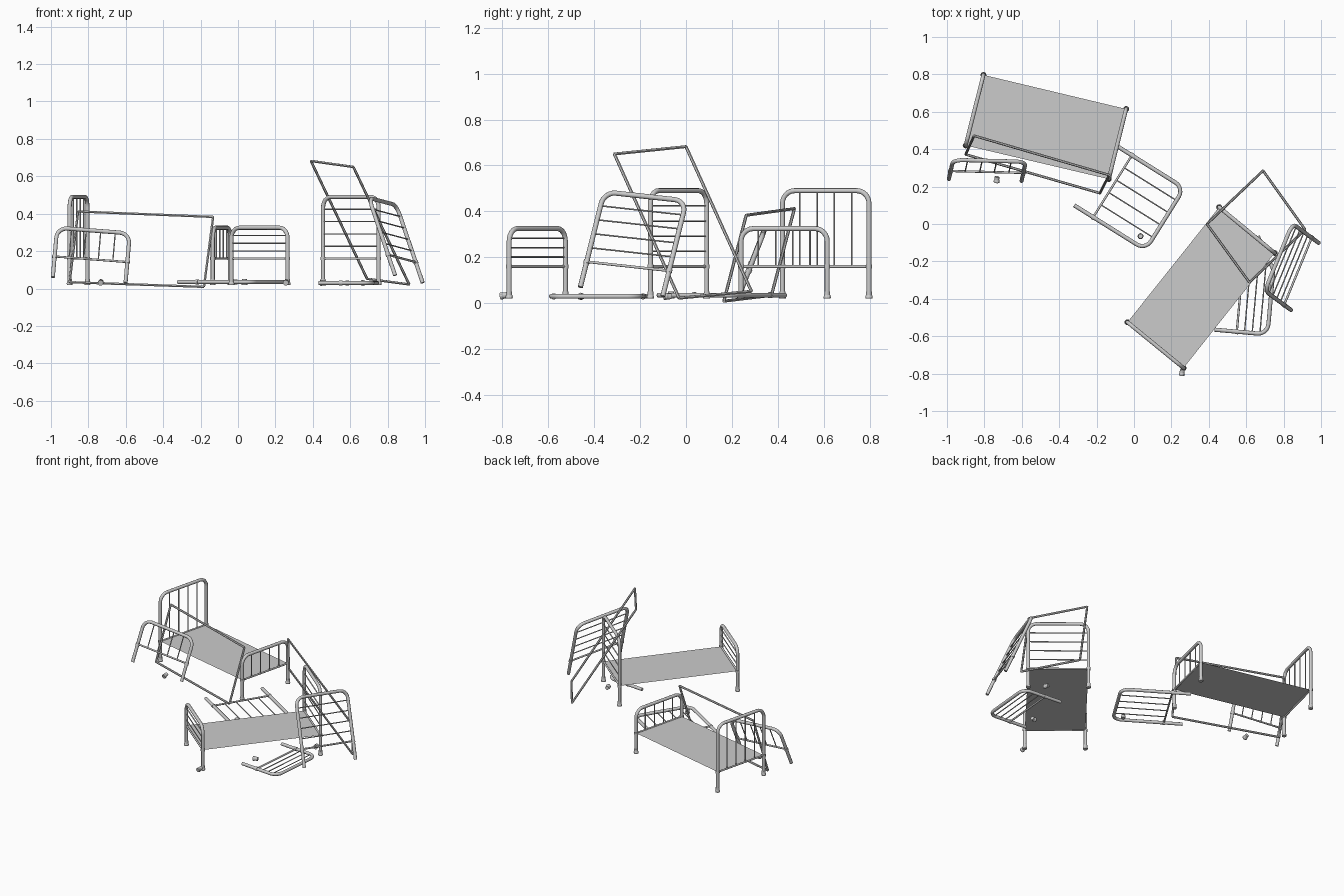
import bpy, bmesh, math
from mathutils import Vector, Matrix

if "Cube" in bpy.data.objects:
    bpy.data.objects.remove(bpy.data.objects["Cube"])

BASE = 0.04  # height where the bare leg tube ends


def tubes(name, paths, closed=False, res=3):
    """paths: list of (points, radius) swept into one mesh object"""
    cu = bpy.data.curves.new(name, 'CURVE')
    cu.dimensions = '3D'
    cu.bevel_depth = 1.0
    cu.bevel_resolution = res
    cu.use_fill_caps = True
    for pts, r in paths:
        s = cu.splines.new('POLY')
        s.points.add(len(pts) - 1)
        for p, co in zip(s.points, pts):
            p.co = (*co, 1)
            p.radius = r
        s.use_cyclic_u = closed
    tmp = bpy.data.objects.new(name + "_path", cu)
    bpy.context.collection.objects.link(tmp)
    dg = bpy.context.evaluated_depsgraph_get()
    me = bpy.data.meshes.new_from_object(tmp.evaluated_get(dg))
    bpy.data.objects.remove(tmp)
    ob = bpy.data.objects.new(name, me)
    bpy.context.collection.objects.link(ob)
    me.shade_smooth()
    bpy.context.view_layer.objects.active = ob
    bpy.ops.object.select_all(action='DESELECT')
    ob.select_set(True)
    bpy.ops.object.shade_smooth_by_angle(angle=math.radians(50))
    return ob


def foot(name, base, axis=(0, 0, 1)):
    """flared rubber foot standing at base, pointing along axis"""
    b, a = Vector(base), Vector(axis).normalized()
    prof = [(0, .015), (.008, .016), (.016, .013), (.032, .0125)]
    bm = bmesh.new()
    rings = [[bm.verts.new((r * math.cos(t * math.tau / 12), r * math.sin(t * math.tau / 12), h))
              for t in range(12)] for h, r in prof]
    for lo, hi in zip(rings, rings[1:]):
        for i in range(12):
            bm.faces.new((lo[i], lo[(i + 1) % 12], hi[(i + 1) % 12], hi[i]))
    bm.faces.new(rings[0][::-1])
    bm.faces.new(rings[-1])
    me = bpy.data.meshes.new(name)
    bm.to_mesh(me)
    bm.free()
    ob = bpy.data.objects.new(name, me)
    bpy.context.collection.objects.link(ob)
    ob.matrix_world = Matrix.Translation(b) @ a.to_track_quat('Z', 'Y').to_matrix().to_4x4()


def board(name, p, u, v, top, vertical, n, width=.39):
    """arched bed end; p = end of first leg, u = across, v = up the legs"""
    p, u, v = Vector(p), Vector(u).normalized(), Vector(v)
    v = (v - u * v.dot(u)).normalized()
    at = lambda a, h: p + u * a + v * (h - BASE)
    c, rad = .055, .011
    arch = [(0, BASE)]
    arch += [(c - c * math.cos(i * math.pi / 12), top - c + c * math.sin(i * math.pi / 12)) for i in range(7)]
    arch += [(width - a, h) for a, h in reversed(arch)]
    paths = [([at(*q) for q in arch], rad), ([at(0, .16), at(width, .16)], .006)]
    for a in (0, width):                       # collars at the cross rail
        paths.append(([at(a, .152), at(a, .168)], .0135))
    for i in range(1, n + 1):                  # thin filler bars
        if vertical:
            a = width * i / (n + 1)
            paths.append(([at(a, .16), at(a, top)], .0035))
        else:
            h = .16 + (top - .16) * i / (n + 1)
            paths.append(([at(0, h), at(width, h)], .0035))
    tubes(name, paths)


def bed(name, corners, vertical, foot_bars):
    """corners: head a, head b, foot b, foot a (x, y)"""
    h1, h2, f2, f1 = [Vector((*c, BASE)) for c in corners]
    up = (0, 0, 1)
    board(name + "_headboard", h1, h2 - h1, up, .49, vertical, 4, (h2 - h1).length)
    board(name + "_footboard", f1, f2 - f1, up, .325, vertical, foot_bars, (f2 - f1).length)
    for i, c in enumerate((h1, h2, f2, f1)):
        foot(f"{name}_foot_{i + 1}", (c.x, c.y, .02))
    me = bpy.data.meshes.new(name + "_base_sheet")
    pts = [(c.x, c.y, .16) for c in (h1, f1, f2, h2)]
    me.from_pydata(pts, [], [(0, 1, 2, 3)])
    me.update()
    if me.polygons[0].normal.z < 0:
        me.flip_normals()
    bpy.context.collection.objects.link(bpy.data.objects.new(name + "_base_sheet", me))


# two assembled beds
bed("left_bed", [(-.9, .42), (-.805, .797), (-.042, .615), (-.135, .24)], True, 4)
bed("right_bed", [(.455, .09), (.752, -.155), (.265, -.77), (-.035, -.525)], False, 3)

# loose bed ends: two leaning, two lying on the floor
board("leaning_footboard", (-.99, .24, .06), (.39, -.01, -.03), (.02, .105, .27), .325, True, 4)
board("lying_headboard", (-.32, .10, .035), (.2, .32, 0), (.39, -.23, 0), .49, True, 4)
board("leaning_headboard", (.84, -.46, .07), (.15, .365, -.04), (-.14, .11, .42), .49, False, 4)
board("lying_footboard", (.43, -.565, .03), (.035, .39, 0), (.29, -.02, 0), .325, False, 3)

# loose rectangular side-rail frames
for name, pts in (
    ("left_rail_frame", [(-.855, .472, .412), (-.133, .262, .383), (-.182, .165, .009), (-.9, .372, .034)]),
    ("right_rail_frame", [(.39, 0, .682), (.617, -.312, .65), (.915, -.03, .022), (.69, .285, .052)]),
):
    edges = [([Vector(a), Vector(b)], .007) for a, b in zip(pts, pts[1:] + pts[:1])]
    tubes(name, edges, res=1)

# feet that came off
for i, (x, y, ax) in enumerate([(-.735, .222, (.1, 1, .3)), (.035, -.065, (0, 0, 1)), (.255, -.81, (.1, 1, .2)),
                                (.44, -.46, (1, .3, 0)), (.67, -.095, (-.3, 1, 0))]):
    foot(f"loose_foot_{i + 1}", (x, y, .03 if ax[2] < 1 else .02), ax)
